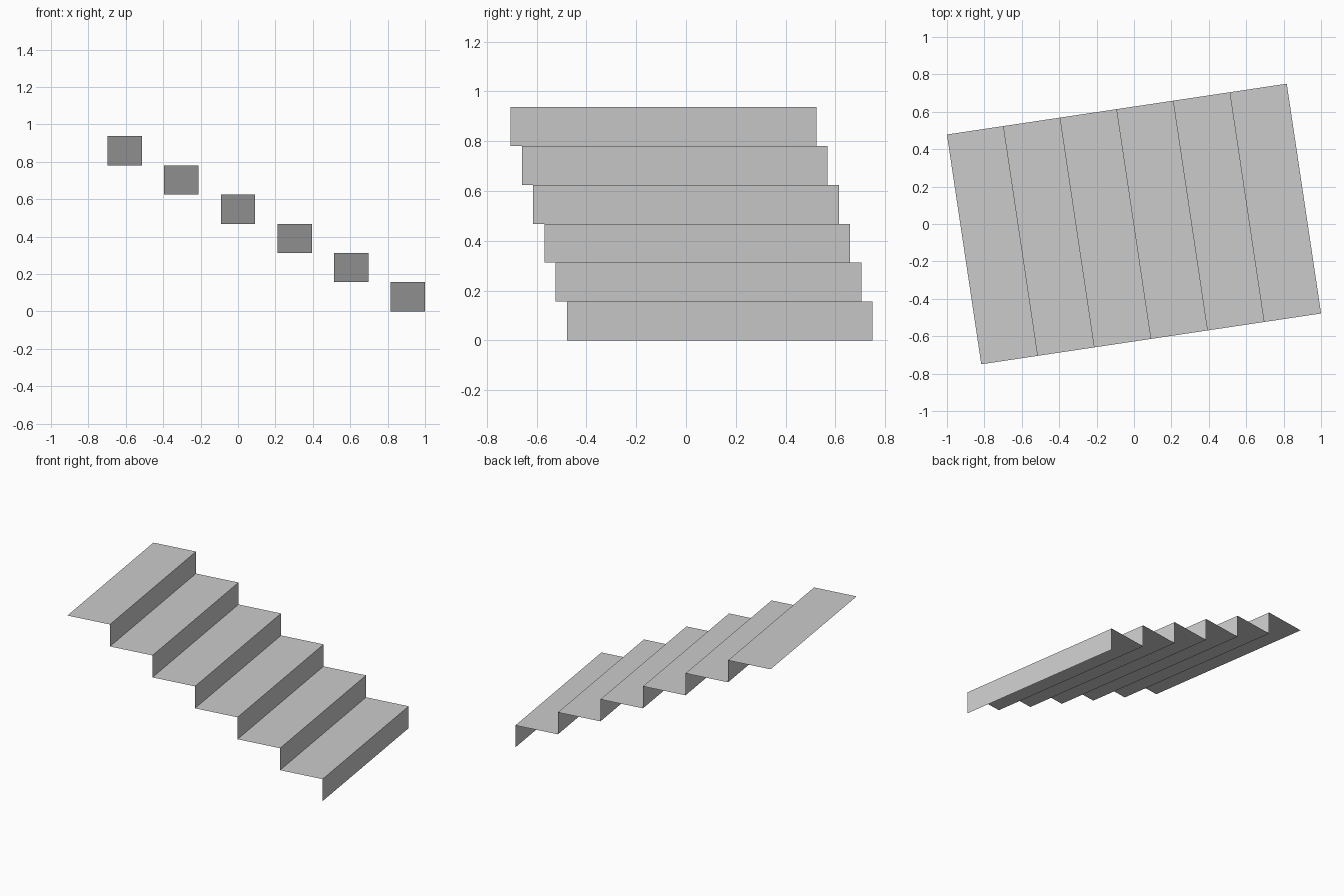
import bpy, bmesh, math
from mathutils import Matrix

cube = bpy.data.objects.get("Cube")
if cube:
    bpy.data.objects.remove(cube, do_unlink=True)

STEPS = 6
LENGTH, WIDTH, HEIGHT = 1.837, 1.242, 0.937
TURN = math.radians(8.5)

# Plain grey material
grey = bpy.data.materials.new("light grey")
grey.use_nodes = True
colour = (0.6, 0.6, 0.6, 1)
grey.diffuse_color = colour
grey.node_tree.nodes["Principled BSDF"].inputs["Base Color"].default_value = colour

# Stair profile: each tread followed by the riser below it
run, rise = LENGTH / STEPS, HEIGHT / STEPS
profile = [(-LENGTH / 2, HEIGHT)]
for i in range(STEPS):
    x = -LENGTH / 2 + (i + 1) * run
    profile += [(x, HEIGHT - i * rise), (x, HEIGHT - (i + 1) * rise)]

# Sweep the profile across the width as a thin folded sheet
bm = bmesh.new()
front = [bm.verts.new((x, -WIDTH / 2, z)) for x, z in profile]
back = [bm.verts.new((x, WIDTH / 2, z)) for x, z in profile]
for i in range(len(profile) - 1):
    bm.faces.new((front[i], front[i + 1], back[i + 1], back[i]))
bm.transform(Matrix.Rotation(TURN, 4, "Z"))

mesh = bpy.data.meshes.new("stair_flight")
bm.to_mesh(mesh)
bm.free()
mesh.materials.append(grey)
stairs = bpy.data.objects.new("stair_flight", mesh)
bpy.context.collection.objects.link(stairs)
